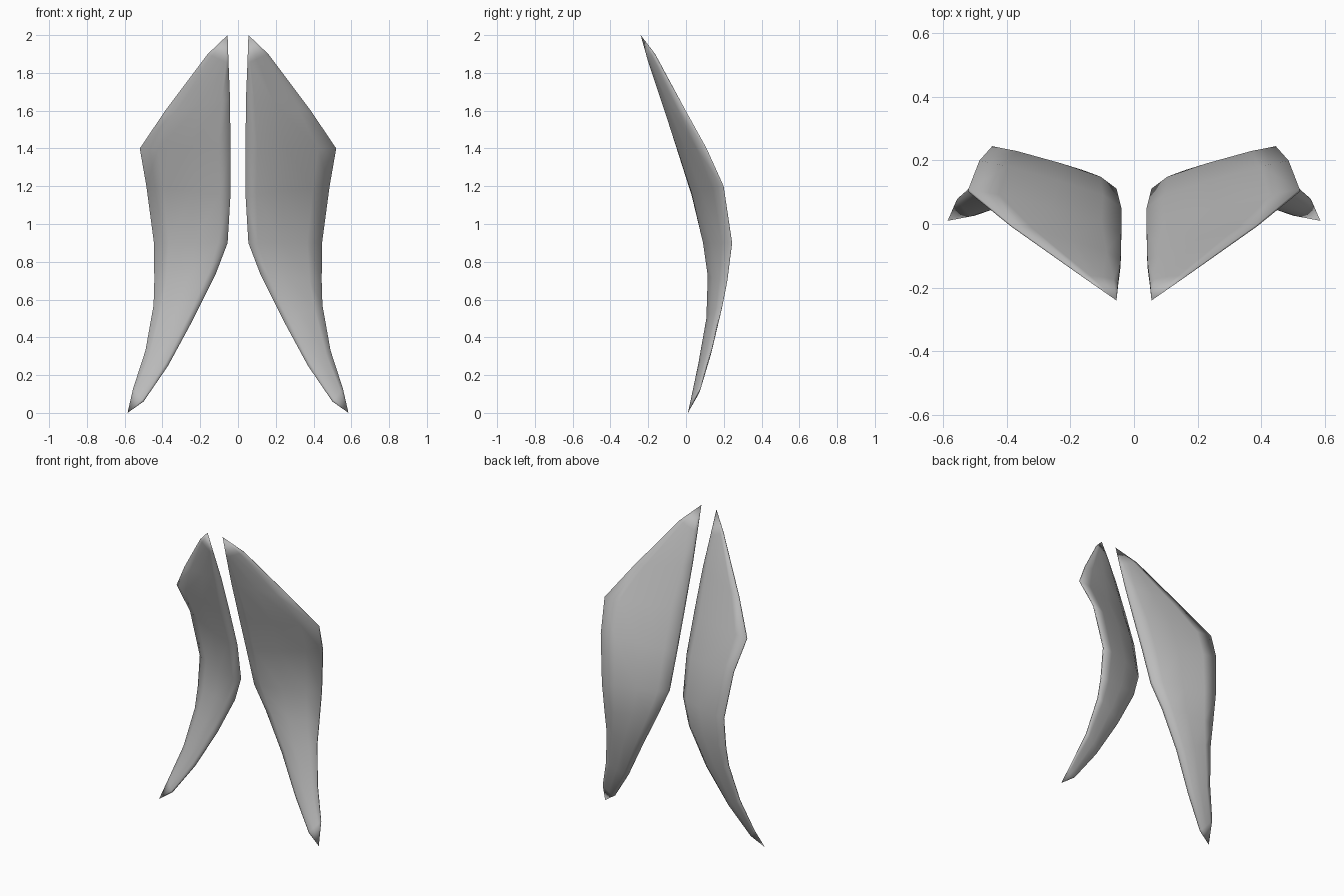
import bpy
import bmesh
from mathutils import Vector

cube = bpy.data.objects.get("Cube")
if cube:
    bpy.data.objects.remove(cube)

grey = bpy.data.materials.new("plain_grey")
grey.use_nodes = True
grey.diffuse_color = (0.5, 0.5, 0.5, 1)
grey.node_tree.nodes["Principled BSDF"].inputs["Base Color"].default_value = (0.5, 0.5, 0.5, 1)

# Wing stations from top to bottom: inner edge, outer edge, half thickness
TOP, BOTTOM = (0.055, -0.24, 2.0), (0.585, 0.01, 0.0)
STATIONS = [
    ((0.05, -0.19, 1.85), (0.16, -0.165, 1.9), 0.013),
    ((0.042, -0.125, 1.66), (0.385, -0.005, 1.6), 0.022),
    ((0.04, -0.04, 1.4), (0.52, 0.105, 1.4), 0.027),
    ((0.04, 0.04, 1.15), (0.485, 0.195, 1.2), 0.028),
    ((0.055, 0.1, 0.9), (0.445, 0.24, 0.9), 0.028),
    ((0.12, 0.13, 0.73), (0.443, 0.215, 0.7), 0.026),
    ((0.24, 0.122, 0.49), (0.447, 0.19, 0.57), 0.023),
    ((0.37, 0.077, 0.25), (0.49, 0.133, 0.33), 0.019),
    ((0.5, 0.03, 0.06), (0.555, 0.077, 0.13), 0.011),
]
# Lens section: position across the wing, offset in half thicknesses
SECTION = [(0, -0.35), (0.13, -1), (0.45, -1.1), (0.8, -0.8), (1, -0.15),
           (1, 0.15), (0.8, 0.6), (0.45, 1.0), (0.13, 1.1), (0, 0.4)]


def build_wing(name, side):
    bm = bmesh.new()

    def vert(p):
        return bm.verts.new((side * p[0], p[1], p[2]))

    rings = []
    for inner, outer, half in STATIONS:
        a, b = Vector(inner), Vector(outer)
        rings.append([vert(a.lerp(b, t) + Vector((0, off * half, 0))) for t, off in SECTION])
    n = len(SECTION)
    # Skin between stations
    for upper, lower in zip(rings, rings[1:]):
        for i in range(n):
            j = (i + 1) % n
            bm.faces.new((upper[i], upper[j], lower[j], lower[i]))
    # Pointed ends
    for point, ring in ((TOP, rings[0]), (BOTTOM, rings[-1])):
        tip = vert(point)
        for i in range(n):
            bm.faces.new((tip, ring[i], ring[(i + 1) % n]))
    bmesh.ops.recalc_face_normals(bm, faces=bm.faces)
    for face in bm.faces:
        face.smooth = True
    mesh = bpy.data.meshes.new(name)
    bm.to_mesh(mesh)
    bm.free()
    mesh.materials.append(grey)
    bpy.context.collection.objects.link(bpy.data.objects.new(name, mesh))


build_wing("left_wing", 1)
build_wing("right_wing", -1)
